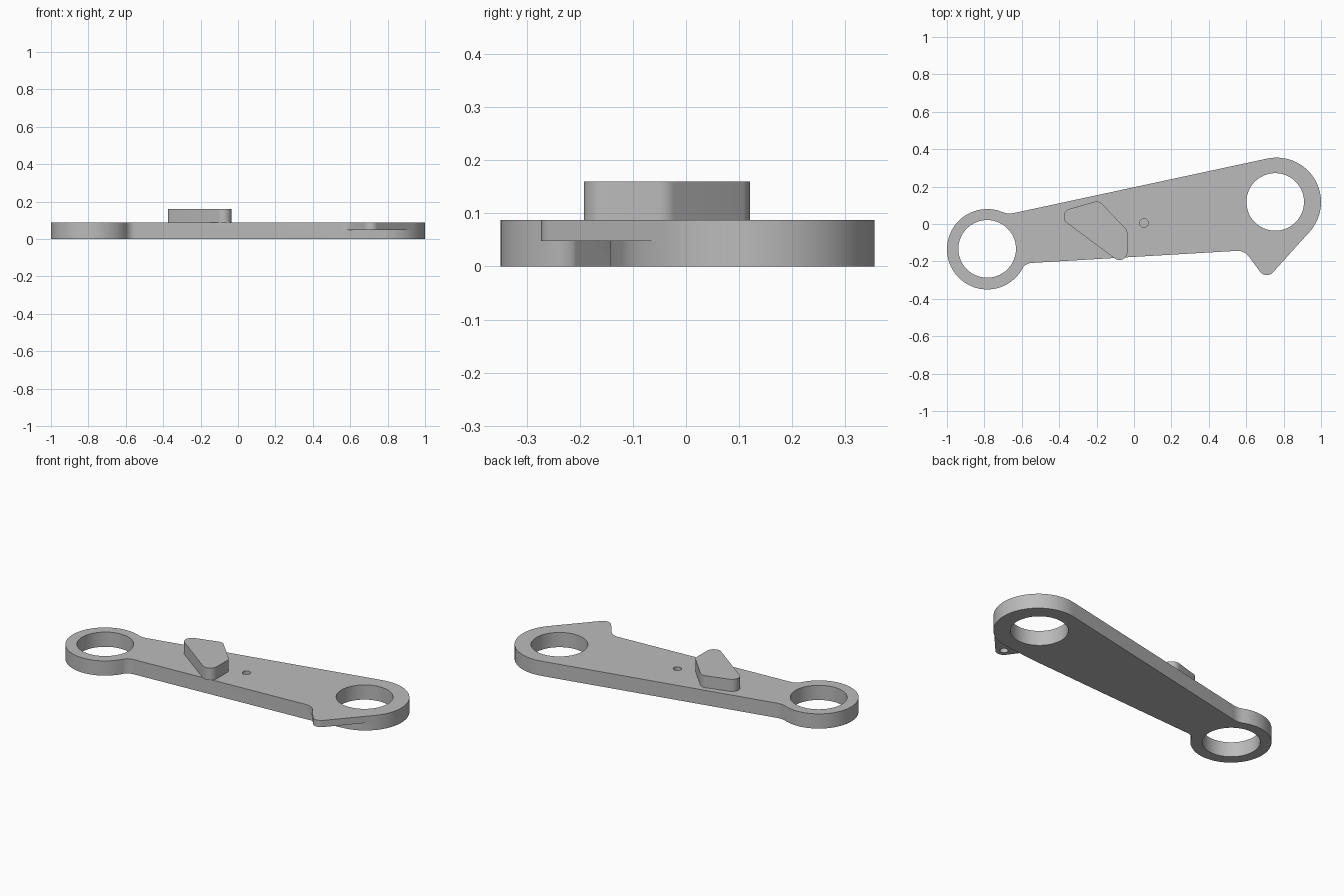
import bpy
import bmesh
import math
from mathutils import Vector

default = bpy.data.objects.get("Cube")
if default:
    bpy.data.objects.remove(default, do_unlink=True)

THICK = 0.088
TAB_Z = 0.048
STEP = math.radians(6)

grey = bpy.data.materials.new("plain grey")
grey.use_nodes = True
colour = (0.5, 0.5, 0.5, 1)
grey.diffuse_color = colour
grey.node_tree.nodes["Principled BSDF"].inputs["Base Color"].default_value = colour


def belt(discs):
    """Counter-clockwise outline wrapped round discs (x, y, r); r < 0 is a concave fillet."""
    count = len(discs)
    normals = []
    for i, (x, y, r) in enumerate(discs):
        x2, y2, r2 = discs[(i + 1) % count]
        d = Vector((x2 - x, y2 - y))
        u = d.normalized()
        k = max(-1, min(1, (r - r2) / d.length))
        n = u * k + Vector((u.y, -u.x)) * math.sqrt(1 - k * k)
        normals.append(math.atan2(n.y, n.x))
    points = []
    for i, (x, y, r) in enumerate(discs):
        start, sweep = normals[i - 1], normals[i] - normals[i - 1]
        if r == 0:
            points.append((x, y))
            continue
        sweep %= math.tau
        if r < 0:
            sweep -= math.tau
        steps = max(1, round(abs(sweep) / STEP))
        for s in range(steps + 1):
            a = start + sweep * s / steps
            points.append((x + r * math.cos(a), y + r * math.sin(a)))
    return points


def circle(x, y, r, sides=60):
    return [(x + r * math.cos(math.tau * i / sides), y + r * math.sin(math.tau * i / sides))
            for i in range(sides)]


def prism(name, outline, z0, z1):
    """Extrude an outline from z0 up to z1."""
    bm = bmesh.new()
    base = bm.faces.new([bm.verts.new((x, y, z0)) for x, y in outline])
    top = bmesh.ops.extrude_face_region(bm, geom=[base])
    moved = [g for g in top["geom"] if isinstance(g, bmesh.types.BMVert)]
    bmesh.ops.translate(bm, verts=moved, vec=(0, 0, z1 - z0))
    bmesh.ops.remove_doubles(bm, verts=bm.verts, dist=0.0002)
    bmesh.ops.recalc_face_normals(bm, faces=bm.faces)
    mesh = bpy.data.meshes.new(name)
    bm.to_mesh(mesh)
    bm.free()
    mesh.materials.append(grey)
    ob = bpy.data.objects.new(name, mesh)
    bpy.context.collection.objects.link(ob)
    return ob


def activate(ob):
    bpy.ops.object.select_all(action="DESELECT")
    ob.select_set(True)
    bpy.context.view_layer.objects.active = ob


def combine(ob, tool, operation):
    """Apply a boolean and discard the tool."""
    mod = ob.modifiers.new("boolean", "BOOLEAN")
    mod.operation = operation
    mod.solver = "EXACT"
    mod.object = tool
    activate(ob)
    bpy.ops.object.modifier_apply(modifier=mod.name)
    bpy.data.objects.remove(tool, do_unlink=True)


# Link plate: two ring ends joined by a tapered web
small_end = (-0.785, -0.135, 0.215)
large_end = (0.762, 0.117, 0.238)
arm = prism("link_arm", belt([small_end, (-0.545, -0.268, -0.06), (0.575, -0.142, 0),
                              large_end, (-0.665, 0.156, -0.1)]), 0, THICK)

# Thin ear on the upper half of the large end
tab = prism("ear_tab", belt([(0.4, -0.15, 0), (0.551, -0.223, -0.08), (0.71, -0.228, 0.045),
                             (0.762, 0.117, 0.2375), (0.4, 0.1, 0)]), TAB_Z, THICK)
combine(arm, tab, "UNION")

# Bearing bores, blind centre hole from above and blind ear hole from below
bores = [(-0.785, -0.133, 0.154, -0.1, 0.2), (0.755, 0.118, 0.154, -0.1, 0.2),
         (0.053, 0.005, 0.023, 0.048, 0.2), (0.71, -0.228, 0.022, -0.1, 0.075)]
for x, y, r, z0, z1 in bores:
    combine(arm, prism("bore_cutter", circle(x, y, r), z0, z1), "DIFFERENCE")

# Raised stop block with rounded corners
CORNER = 0.043
corners = [Vector(p) for p in ((-0.035, -0.235), (-0.035, -0.035), (-0.188, 0.126), (-0.428, 0.057))]
discs = []
for i, p in enumerate(corners):
    a = (corners[i - 1] - p).normalized()
    b = (corners[(i + 1) % len(corners)] - p).normalized()
    c = p + (a + b).normalized() * CORNER / math.sin(a.angle(b) / 2)
    discs.append((c.x, c.y, CORNER))
block = prism("stop_block", belt(discs), THICK, 0.16)

for ob in (arm, block):
    activate(ob)
    bpy.ops.object.shade_smooth_by_angle(angle=math.radians(30))
